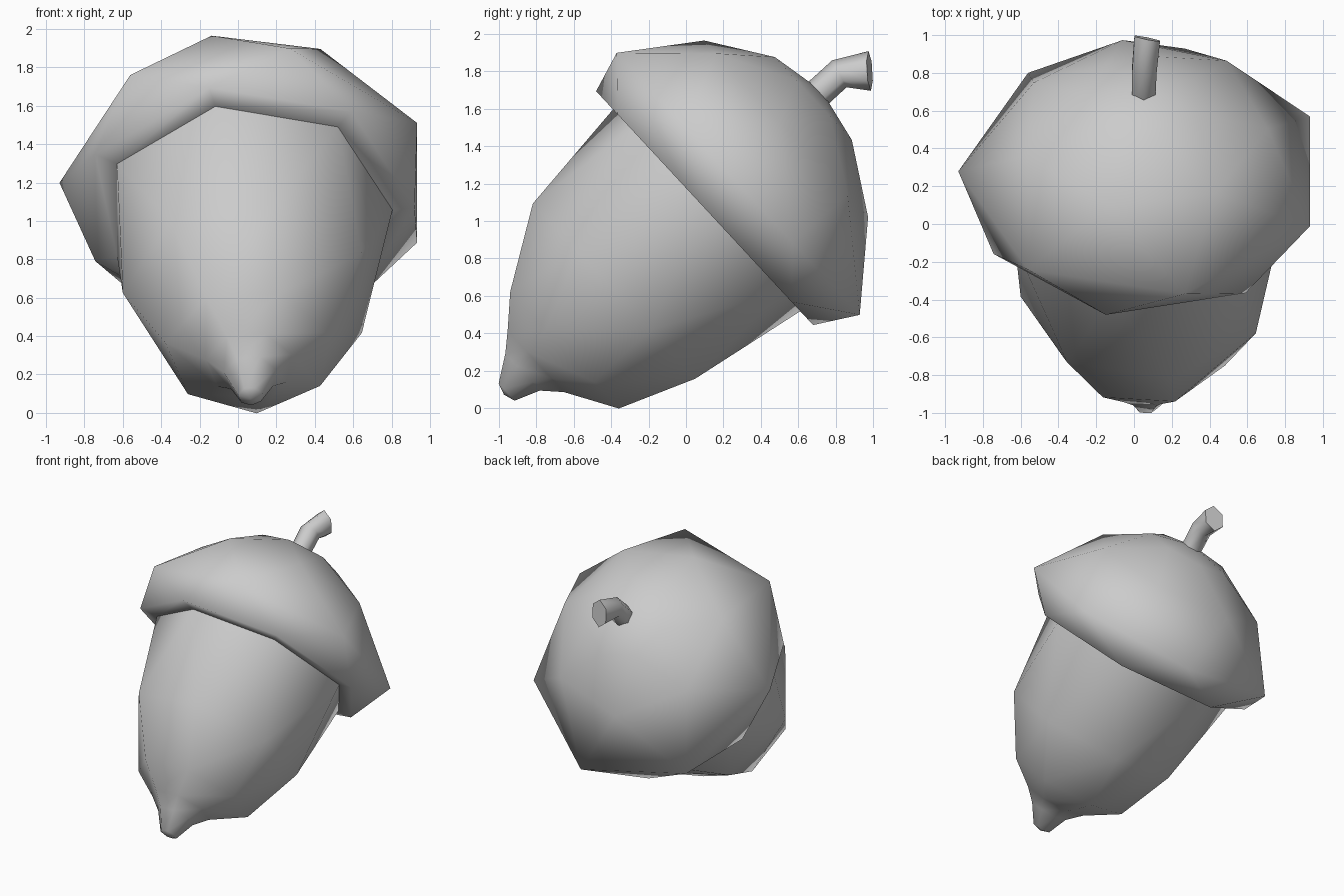
import bpy, math
from mathutils import Vector

if "Cube" in bpy.data.objects:
    bpy.data.objects.remove(bpy.data.objects["Cube"])

# tilted frame of the acorn: AX runs tip -> stem, UP is the cross direction
AX = Vector((0, 0.733, 0.68))
UP = Vector((0, -0.68, 0.733))
SIDE = Vector((1, 0, 0))


def ring(center, u, v, ru, rv, n, offset):
    """n-sided loop of points; offset in degrees."""
    pts = []
    for i in range(n):
        t = math.radians(offset) + 2 * math.pi * (i + 0.5) / n
        pts.append(center + u * (ru * math.cos(t)) + v * (rv * math.sin(t)))
    return pts


def nut_ring(a, x, v, r, offset):
    return ring(AX * a + UP * v + SIDE * x, SIDE, UP, r, r, 7, offset)


def loft(name, rings, start=None, end=None, flat_end=False):
    """Triangle strips between loops, optionally closed to a point or flat."""
    n = len(rings[0])
    verts = [p for r in rings for p in r]
    faces = []
    for k in range(len(rings) - 1):
        lo, hi = k * n, (k + 1) * n
        for i in range(n):
            j = (i + 1) % n
            faces += [(lo + i, hi + i, lo + j), (lo + j, hi + i, hi + j)]
    last = (len(rings) - 1) * n
    if start is not None:
        verts.append(start)
        faces += [(len(verts) - 1, i, (i + 1) % n) for i in range(n)]
    if end is not None:
        verts.append(end)
        faces += [(len(verts) - 1, last + (i + 1) % n, last + i) for i in range(n)]
    if flat_end:
        faces.append(tuple(last + i for i in reversed(range(n))))
    me = bpy.data.meshes.new(name)
    me.from_pydata(verts, [], faces)
    me.update()
    ob = bpy.data.objects.new(name, me)
    bpy.context.collection.objects.link(ob)
    for p in me.polygons:
        p.use_smooth = not (flat_end and len(p.vertices) > 3)
    return ob


H = 180 / 7  # half a step of the seven-sided loops

# nut body with pointed tip: (along axis, x, cross, radius, twist)
body = [(-0.645, 0.065, 0.717, 0.065, -8), (-0.51, 0.065, 0.74, 0.14, -8),
        (-0.42, 0.06, 0.735, 0.23, -8), (-0.265, 0.06, 0.683, 0.442, -8),
        (0.143, 0.055, 0.72, 0.655, 0), (0.80, 0.05, 0.70, 0.755, H)]
loft("nut_body", [nut_ring(*b) for b in body],
     start=AX * -0.665 + UP * 0.715 + SIDE * 0.065)

# cap, from its underside out over the rim and up to the crown
cap = [(0.80, 0.05, 0.70, 0.755, H), (0.80, 0.045, 0.716, 0.875, H),
       (1.02, 0.05, 0.689, 0.98, 2 * H), (1.408, 0.048, 0.739, 0.662, 3 * H + 3.4),
       (1.625, 0.05, 0.75, 0.31, 4 * H)]
loft("cap", [nut_ring(*c) for c in cap], end=AX * 1.685 + UP * 0.75 + SIDE * 0.05)

# bent stem with flared end
stem = [
    ring(Vector((0.05, 0.67, 1.65)), SIDE, UP, 0.072, 0.08, 6, 0),
    ring(Vector((0.055, 0.82, 1.787)), SIDE, Vector((0, -0.47, 0.88)), 0.075, 0.082, 6, 0),
    ring(Vector((0.07, 0.982, 1.802)), Vector((1, -0.2, 0)), Vector((0, -0.06, 1)),
         0.078, 0.106, 6, 0),
]
loft("stem", stem, flat_end=True)
